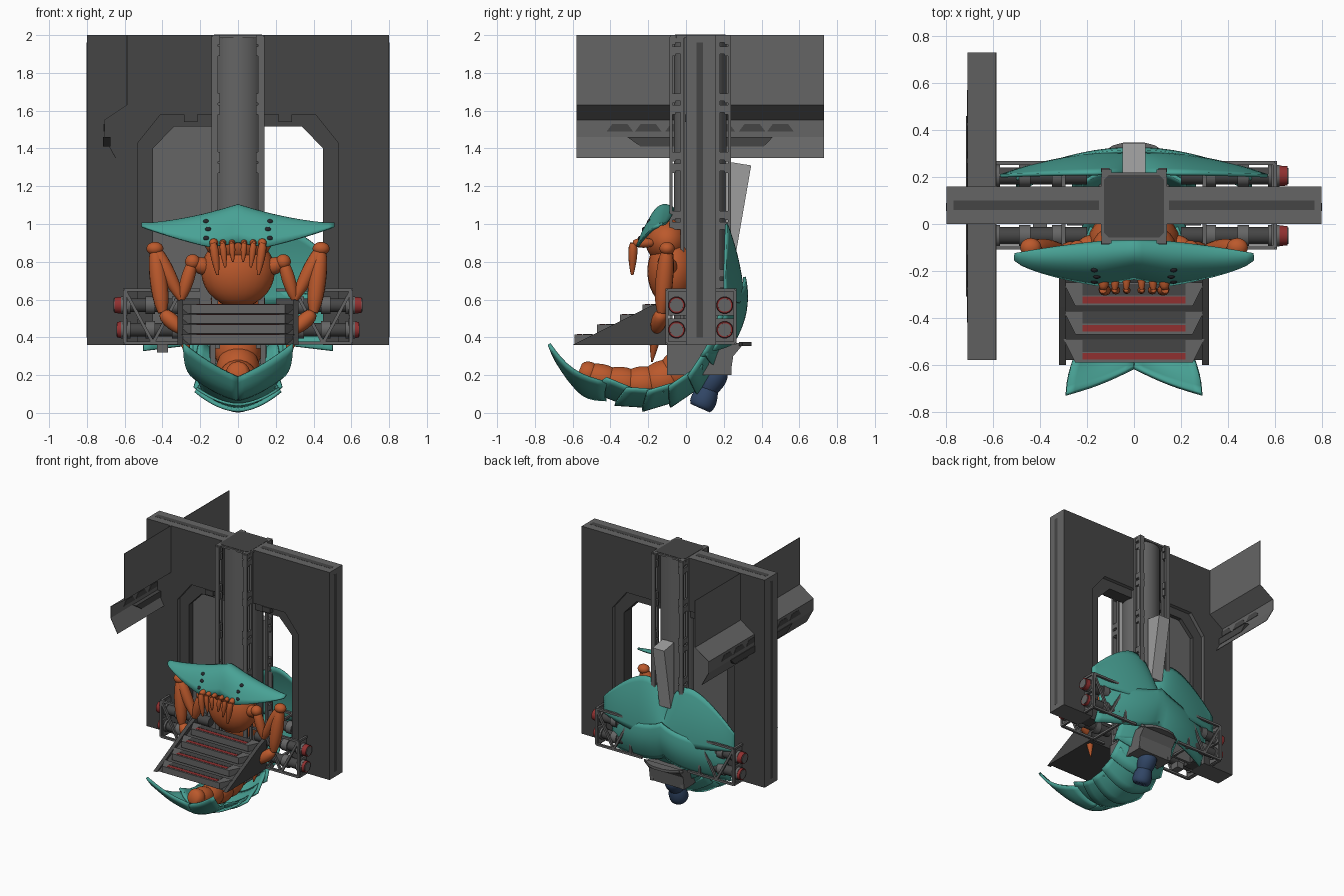
import bpy, bmesh, math
from mathutils import Vector

cube = bpy.data.objects.get("Cube")
if cube:
    bpy.data.objects.remove(cube, do_unlink=True)


def material(name, *rgb):
    m = bpy.data.materials.new(name)
    m.use_nodes = True
    m.diffuse_color = (*rgb, 1)
    node = next(n for n in m.node_tree.nodes if n.type == 'BSDF_PRINCIPLED')
    node.inputs["Base Color"].default_value = (*rgb, 1)
    return m


GREY = material("steel grey", .13, .13, .13)
DARK = material("dark grey", .06, .06, .06)
PALE = material("pale grey", .34, .34, .34)
TEAL = material("teal shell", .065, .36, .30)
ORANGE = material("orange flesh", .50, .10, .025)
RED = material("red trim", .28, .03, .03)
BLUE = material("dark blue", .03, .06, .13)
BLACK = material("eye black", .02, .02, .025)


def finish(name, bm, *mats, angle=.45):
    bmesh.ops.recalc_face_normals(bm, faces=bm.faces)
    me = bpy.data.meshes.new(name)
    bm.to_mesh(me)
    bm.free()
    for m in mats:
        me.materials.append(m)
    for p in me.polygons:
        p.use_smooth = True
    me.set_sharp_from_angle(angle=angle)
    ob = bpy.data.objects.new(name, me)
    bpy.context.collection.objects.link(ob)
    return ob


def add_prism(bm, pts, axis, a, b):
    place = {'x': lambda p, d: (d, p[0], p[1]),
             'y': lambda p, d: (p[0], d, p[1]),
             'z': lambda p, d: (p[0], p[1], d)}[axis]
    lo, hi = [[bm.verts.new(place(p, d)) for p in pts] for d in (a, b)]
    bm.faces.new(lo)
    bm.faces.new(hi[::-1])
    for i in range(len(pts)):
        j = (i + 1) % len(pts)
        bm.faces.new((lo[i], lo[j], hi[j], hi[i]))


def add_box(bm, x0, x1, y0, y1, z0, z1):
    add_prism(bm, [(x0, y0), (x1, y0), (x1, y1), (x0, y1)], 'z', z0, z1)


def prism(name, pts, axis, a, b, mat):
    bm = bmesh.new()
    add_prism(bm, pts, axis, a, b)
    return finish(name, bm, mat)


def boxes(name, items, mat):
    bm = bmesh.new()
    for it in items:
        add_box(bm, *it)
    return finish(name, bm, mat)


def add_rod(bm, a, b, ra, rb, sides=16, bulge=0.0, steps=8):
    """Tapered rod; bulge rounds its ends like a limb segment."""
    a, b = Vector(a), Vector(b)
    q = (b - a).to_track_quat('Z', 'Y')
    n = steps if bulge else 1
    rings = []
    for k in range(n + 1):
        t = k / n
        r = (ra + (rb - ra) * t) * (1 - bulge + bulge * math.sin(math.pi * t) ** .6)
        rings.append([bm.verts.new(a.lerp(b, t) + q @ Vector((
            r * math.cos(math.tau * (i + .5) / sides),
            r * math.sin(math.tau * (i + .5) / sides), 0))) for i in range(sides)])
    for lo, hi in zip(rings, rings[1:]):
        for i in range(sides):
            j = (i + 1) % sides
            bm.faces.new((lo[i], lo[j], hi[j], hi[i]))
    bm.faces.new(rings[0][::-1])
    bm.faces.new(rings[-1])


def rods(name, items, mat, angle=.45, **kw):
    bm = bmesh.new()
    for it in items:
        add_rod(bm, *it, **kw)
    return finish(name, bm, mat, angle=angle)


def ball(name, c, r, mat):
    bm = bmesh.new()
    bmesh.ops.create_uvsphere(bm, u_segments=24, v_segments=14, radius=1)
    for v in bm.verts:
        v.co = Vector(c) + Vector(v.co[i] * r[i] for i in range(3))
    return finish(name, bm, mat, angle=3)


def sheet(name, fn, u0, nu, nv, mat, thick=.014):
    """Thin curved plate from a function of u in [u0, 1] and v in [0, 1]."""
    bm = bmesh.new()
    g = [[bm.verts.new(fn(u0 + (1 - u0) * i / nu, j / nv)) for j in range(nv + 1)]
         for i in range(nu + 1)]
    for i in range(nu):
        for j in range(nv):
            bm.faces.new((g[i][j], g[i + 1][j], g[i + 1][j + 1], g[i][j + 1]))
    ob = finish(name, bm, mat, angle=1)
    mod = ob.modifiers.new("thickness", 'SOLIDIFY')
    mod.thickness, mod.offset = thick, 0
    return ob


SIDES = ((1, "left"), (-1, "right"))

# Main wall with two chamfered doorways
bm = bmesh.new()
add_prism(bm, [(-.8, .36), (-.8, 2), (.8, 2), (.8, .36), (.53, .36), (.53, 1.43), (.41, 1.58),
               (-.41, 1.58), (-.53, 1.43), (-.53, .36)], 'y', 0, .16)
bmesh.ops.recalc_face_normals(bm, faces=bm.faces)
for f in bm.faces:
    f.material_index = int(abs(f.normal.y) > .5)
finish("wall", bm, GREY, DARK)
for s, side in SIDES:
    prism(side + "_door_frame", [(s * x, z) for x, z in (
        (.53, .36), (.53, 1.43), (.41, 1.58), (.13, 1.58), (.13, 1.515), (.34, 1.515),
        (.45, 1.4), (.45, .36))], 'y', .03, .13, DARK)
    boxes(side + "_wall_slots", [(s * .795, s * .801, .055, .09, .4, 1.96),
                                 (s * .15, s * .77, .06, .1, 1.995, 2.001),
                                 (s * .215, s * .285, -.006, .03, 1.54, 1.58)], DARK)
prism("door_panel", [(-.46, .36), (-.46, 1.4), (-.34, 1.52), (-.13, 1.52), (-.13, .36)],
      'y', .08, .1, GREY)

# Central column with latticed corners
rods("column", [((0, .075, .36), (0, .075, 1.99), .14, .14)], GREY, sides=24)
for name, m, z0, z1, mat in (("column_cap", 0, 1.985, 1.9995, GREY),
                             ("cap_plate", .012, 1.99, 2.002, DARK)):
    a, b, c, d, e = .14 - m, .12 - m, -.07 + m, .22 - m, .02
    prism(name, [(-a, c + e), (-b, c), (b, c), (a, c + e), (a, d - e), (b, d), (-b, d),
                 (-a, d - e)], 'z', z0, z1, mat)
lattice = []
for s, _ in SIDES:
    for side in (-1, 1):
        def y(d):
            return .075 + side * d
        lattice += [(s * .105, s * .14, y(.147), y(.163), .38, 1.99),
                    (s * .122, s * .14, y(.085), y(.105), .38, 1.99)]
        for k in range(6):
            z = .37 + .31 * k
            for h in (z, z + .06):
                lattice += [(s * .122, s * .138, y(.085), y(.16), h - .02, h + .02),
                            (s * .095, s * .135, y(.13), y(.158), h - .03, h + .02)]
boxes("column_lattice", lattice, GREY)

# Side partition with flared vented foot
profile = [(-.59, 2), (-.59, 1.63), (-.71, 1.55), (-.71, 1.46), (-.65, 1.35)]
prism("side_partition", profile + [(x + .004, z) for x, z in profile[::-1]],
      'y', -.58, .73, GREY)
bm = bmesh.new()
for yc in (-.35, -.2, -.04, .19, .35, .5):
    add_prism(bm, [(yc - .07, 1.49), (yc + .07, 1.49), (yc + .04, 1.53), (yc - .04, 1.53)],
              'x', -.712, -.703)
add_prism(bm, [(-.31, 1.46), (.46, 1.46), (.41, 1.41), (-.24, 1.41)], 'x', -.715, -.675)
finish("partition_vents", bm, DARK)

# Slanted strut behind the column
prism("rear_strut", [(.22, 1.33), (.345, 1.31), (.26, .82), (.22, .82)], 'x', -.05, .05, PALE)

# Pipe banks and trusses on both sides
for s, side in SIDES:
    pipes, collars, caps, ends, truss, plates = [], [], [], [], [], []
    for y in (-.05, .205):
        for z in (.44, .57):
            def px(x):
                return (s * x, y, z)
            tip = .64 if z < .5 else .655
            pipes.append((px(.2), px(.61), .037, .037))
            collars += [(px(x), px(x + .05), .047, .047) for x in (.3, .44, .57)]
            caps.append((px(.615), px(tip), .045, .042))
            ends.append((px(.6), px(tip + .004), .037, .035))
    for y in (-.1, .26):
        def p(x, z):
            return (s * x, y, z)
        for a, b in ((p(.2, .37), p(.6, .37)), (p(.2, .65), p(.6, .65)),
                     (p(.3, .37), p(.3, .65)), (p(.3, .65), p(.45, .37)),
                     (p(.45, .37), p(.6, .65)), (p(.6, .37), p(.6, .65))):
            truss.append((a, b, .012, .012))
    for z in (.37, .65):
        for x in (.3, .6):
            truss.append(((s * x, -.1, z), (s * x, .26, z), .012, .012))
    for y0 in (-.1, .15):
        plates += [(s * .585, s * .6, y0, y0 + .11, .37, .5),
                   (s * .585, s * .6, y0, y0 + .11, .515, .65)]
    rods(side + "_pipes", pipes, DARK)
    rods(side + "_pipe_collars", collars, GREY)
    rods(side + "_pipe_caps", caps, RED)
    rods(side + "_pipe_ends", ends, GREY)
    rods(side + "_truss", truss, GREY, sides=4)
    boxes(side + "_end_plates", plates, GREY)
    prism(side + "_hull_bracket", [(-.1, .2), (-.1, .37), (.24, .37), (.24, .2)],
          'x', s * .12, s * .145, GREY)
boxes("small_bracket", [(-.43, -.37, -.02, .05, .32, .37)], GREY)
prism("rear_box", [(.12, .2), (.235, .2), (.25, .3), (.3, .36), (.3, .37), (.12, .37)],
      'x', -.15, .15, GREY)
prism("rear_ledge", [(-.17, .28), (.17, .28), (.09, .335), (.04, .348), (-.04, .348),
                     (-.09, .335)], 'z', .355, .375, GREY)

# Stairs with red nosings
for s, side in SIDES:
    prism(side + "_stair_side", [(-.6, .36), (-.1, .36), (-.1, .6), (-.2, .56)],
          'x', s * .29, s * .32, DARK)
prism("stair_base", [(-.58, .36), (-.12, .36), (-.12, .56)], 'x', -.3, .3, DARK)
bm, bt, br = bmesh.new(), bmesh.new(), bmesh.new()
for i in range(4):
    y, z = -.59 + .12 * i, .415 + .053 * i
    add_prism(bm, [(-.25, y), (.25, y), (.3, y + .1), (-.3, y + .1)], 'z', z - .049, z)
    add_box(bt, -.22, .22, y + .045, y + .095, z, z + .002)
    add_box(br, -.22, .22, y + .012, y + .04, z, z + .002)
finish("stair_treads", bm, GREY)
finish("tread_plates", bt, DARK)
finish("tread_nosings", br, RED)

# Creature: body, head, jointed limbs and mouth feelers
ball("body", (0, -.07, .75), (.195, .135, .19), ORANGE)
ball("head", (0, -.1, .91), (.18, .115, .12), ORANGE)
for s, side in SIDES:
    joints = [(.15, -.08, .76), (.24, -.11, .8), (.3, -.11, .6), (.44, -.1, .87),
              (.4, -.13, .53), (.29, -.16, .43), (.26, -.18, .27)]
    radii = [.05, .04, .032, .047, .046, .036, .008]
    pts = [Vector((s * x, y, z)) for x, y, z in joints]
    rods(side + "_leg", [(a, b, ra, rb) for a, b, ra, rb in
                         zip(pts, pts[1:], radii, radii[1:])], ORANGE, angle=1.2, bulge=.5)
    ball(side + "_knee", pts[3], (.045, .04, .035), ORANGE)
    ball(side + "_shoulder", pts[1], (.04, .04, .04), ORANGE)
    feelers = []
    for x, drop, r in ((.03, .8, .018), (.075, .77, .02), (.12, .73, .026)):
        a, b, c = (s * x, -.17, .9), (s * x * 1.1, -.28, .9), (s * x * .9, -.285, drop)
        feelers += [(a, b, r, r), (b, c, r * 1.2, r * .5)]
    rods(side + "_feelers", feelers, ORANGE, angle=1.2, bulge=.5, sides=10)

# Curled abdomen made of swollen segments
path = [(.04, .64), (.1, .5), (.09, .38), (.03, .27), (-.07, .19), (-.18, .155),
        (-.29, .15), (-.4, .17), (-.5, .2), (-.55, .22)]
segs = []
for i, (p, q) in enumerate(zip(path, path[1:])):
    a, b = Vector((0, *p)), Vector((0, *q))
    d = (b - a) * .3
    segs.append((a - d, b + d, .15 - .01 * i, .14 - .01 * i))
rods("abdomen", segs, ORANGE, angle=1.2, bulge=.35, sides=20)


# Head shield
def shield(u, v):
    k = abs(u)
    s = 1 - k ** 1.4
    dip = max(0, 1 - k / .3) * .03
    back, front = -.125 + .06 * s, -.15 - .125 * s ** .7 + dip * 1.5
    top = 1.0 + .11 * (1 - k) ** 1.5
    low = .985 - .13 * s + dip * 1.6
    mid_y, mid_z = (back + front) / 2 - .02 * s, top + .05 * s
    w = (1 - v) ** 2, 2 * v * (1 - v), v * v
    return (.51 * u, w[0] * back + w[1] * mid_y + w[2] * front,
            w[0] * (top - .03 * s) + w[1] * mid_z + w[2] * low)


sheet("head_shield", shield, -1, 32, 10, TEAL)
for s, side in SIDES:
    for n, (u, v) in enumerate(((.33, .6), (.31, .76), (.33, .9))):
        ball(f"{side}_eye_{n + 1}", shield(s * u, v), (.017, .014, .014), BLACK)


# Rear shell plates
def wings(u, v):
    k = abs(u)
    top = 1.07 - .33 * k ** 1.8 - .26 * (1 - k) ** 6
    low = .56 + .04 * k
    return (.57 * u, .305 - .1 * k * k - .09 * (1 - k * k) * (1 - v) ** 2,
            top + (low - top) * v)


def back_plate(u, v):
    k = abs(u)
    return (.5 * u, .31 - .12 * k * k - .05 * v * v + .02 * math.sin(3 * v),
            .68 - .07 * k + .04 * (1 - k) ** 6 - v * (.29 - .01 * k))


def hip_plate(u, v):
    return .26 * u, .28 - .1 * u * u - .1 * v, .46 - .16 * v


sheet("shell_wings", wings, -1, 32, 10, TEAL)
sheet("back_plate", back_plate, -1, 24, 8, TEAL)
sheet("hip_plate", hip_plate, -1, 16, 5, TEAL)

# Overlapping belly plates along the outer curve
outer = [Vector(p) for p in ((.24, .43), (.17, .27), (.07, .14), (-.06, .065),
                             (-.2, .035), (-.34, .055), (-.47, .12))]
for i, (p, q) in enumerate(zip(outer, outer[1:])):
    d = (q - p).normalized()
    inward = Vector((d.y, -d.x))

    def plate(u, v):
        c = p + (q - p) * (-.15 + 1.4 * v) - inward * (.016 * v) - d * (.05 * u * u)
        c = c + inward * (.095 * abs(u) ** 1.8)
        return (.21 + .035 * v - .006 * i) * u, c.x, c.y

    sheet(f"belly_plate_{i + 1}", plate, -1, 16, 4, TEAL)

# Two-lobed tail fan
for s, side in SIDES:
    def lobe(u, v):
        a = Vector((0, -.42, .07)).lerp(Vector((.18, -.42, .16)), u)
        b = Vector((0, -.61, .19)).lerp(Vector((.29, -.725, .365)), u)
        c = a.lerp(b, v)
        sag = .05 * math.sin(math.pi * v) + .02 * math.sin(math.pi * u)
        return s * (c.x + .03 * u * math.sin(math.pi * v)), c.y - sag * .5, c.z - sag * .7

    sheet(side + "_tail_lobe", lobe, 0, 8, 8, TEAL, .018)

# Hanging blue foot
rods("blue_foot", [((0, .17, .23), (0, .1, .1), .08, .055),
                   ((0, .13, .15), (0, .075, .025), .055, .08)], BLUE, angle=1.2, bulge=.3)
